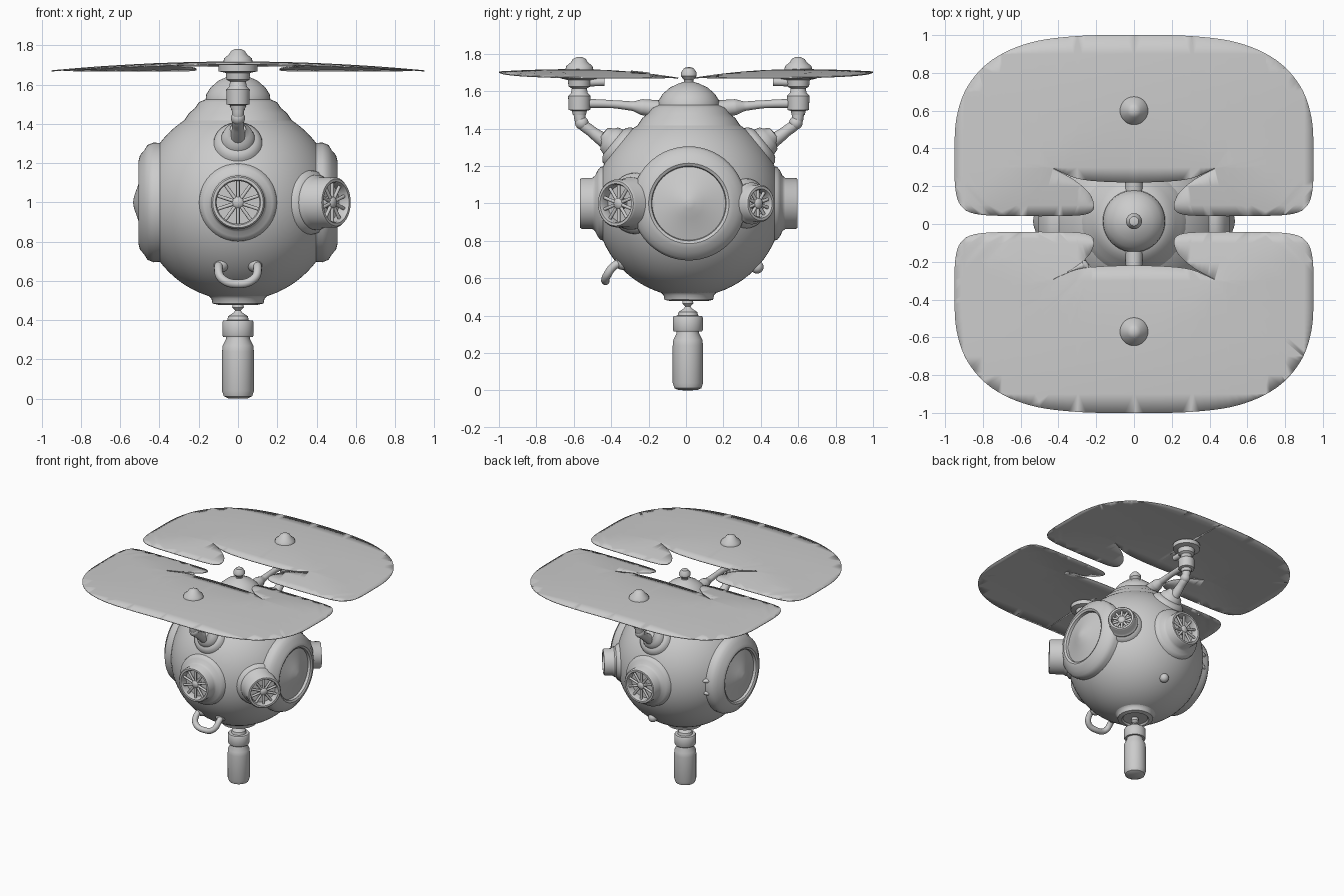
import bpy, bmesh, math
from mathutils import Vector

cube = bpy.data.objects.get("Cube")
if cube:
    bpy.data.objects.remove(cube, do_unlink=True)

CY = 0.015                      # body axis in y
CENTRE = Vector((0, CY, 1.0))   # centre of the ball
grey = bpy.data.materials.new("plain grey")
grey.use_nodes = True
COLOUR = (0.6, 0.6, 0.6, 1)
grey.diffuse_color = COLOUR
grey.node_tree.nodes["Principled BSDF"].inputs["Base Color"].default_value = COLOUR


def finish(name, bm, angle=40):
    bmesh.ops.recalc_face_normals(bm, faces=bm.faces)
    mesh = bpy.data.meshes.new(name)
    bm.to_mesh(mesh)
    bm.free()
    obj = bpy.data.objects.new(name, mesh)
    bpy.context.collection.objects.link(obj)
    mesh.materials.append(grey)
    bpy.ops.object.select_all(action='DESELECT')
    obj.select_set(True)
    bpy.context.view_layer.objects.active = obj
    bpy.ops.object.shade_smooth_by_angle(angle=math.radians(angle))
    return obj


def lathe(name, profile, origin=(0, CY, 0), axis=(0, 0, 1), steps=40):
    """Spin (radius, height) points about an axis."""
    bm = bmesh.new()
    verts = [bm.verts.new((r, 0, h)) for r, h in profile]
    edges = [bm.edges.new(p) for p in zip(verts, verts[1:])]
    bmesh.ops.spin(bm, geom=verts + edges, cent=(0, 0, 0), axis=(0, 0, 1),
                   angle=math.tau, steps=steps, use_duplicate=False)
    bmesh.ops.remove_doubles(bm, verts=bm.verts, dist=0.0005)
    obj = finish(name, bm)
    obj.location = origin
    obj.rotation_euler = Vector(axis).to_track_quat('Z', 'Y').to_euler()
    return obj


def tube(name, points, radius, radii=None):
    """Round bar along a smooth path."""
    curve = bpy.data.curves.new(name, 'CURVE')
    curve.dimensions = '3D'
    curve.bevel_depth = radius
    curve.bevel_resolution = 4
    curve.use_fill_caps = True
    spline = curve.splines.new('BEZIER')
    spline.bezier_points.add(len(points) - 1)
    for i, (bp, co) in enumerate(zip(spline.bezier_points, points)):
        bp.co = co
        bp.handle_left_type = bp.handle_right_type = 'AUTO'
        bp.radius = radii[i] if radii else 1
    obj = bpy.data.objects.new(name, curve)
    bpy.context.collection.objects.link(obj)
    curve.materials.append(grey)


def ball(name, co, size):
    bm = bmesh.new()
    bmesh.ops.create_uvsphere(bm, u_segments=24, v_segments=14, radius=1)
    obj = finish(name, bm)
    obj.location, obj.scale = co, size
    return obj


def around(azimuth, up=0.0):
    a = math.radians(azimuth)
    return Vector((math.cos(a), math.sin(a), up))


# Ball body
bm = bmesh.new()
bmesh.ops.create_uvsphere(bm, u_segments=64, v_segments=40, radius=0.5)
finish("body", bm).location = CENTRE

# Top dome with knob, bottom plate
lathe("top_dome", [(0.28, 1.41), (0.25, 1.455), (0.22, 1.48), (0.2, 1.51), (0.165, 1.525),
                   (0.162, 1.55), (0.14, 1.585), (0.1, 1.62), (0.05, 1.643), (0.025, 1.65),
                   (0.025, 1.66), (0.042, 1.68), (0.042, 1.70), (0.025, 1.724), (0, 1.73)])
lathe("bottom_plate", [(0.2, 0.545), (0.15, 0.525), (0.135, 0.51), (0.13, 0.485),
                       (0.1, 0.478), (0.09, 0.49), (0, 0.495)])

# Hanging bottle
lathe("bottle", [(0, 0.5), (0.025, 0.49), (0.03, 0.465), (0.015, 0.45), (0.02, 0.44),
                 (0.05, 0.42), (0.055, 0.4), (0.075, 0.398), (0.08, 0.39), (0.08, 0.325),
                 (0.075, 0.315), (0.06, 0.315), (0.06, 0.305), (0.078, 0.27), (0.081, 0.24),
                 (0.081, 0.04), (0.072, 0.012), (0.05, 0.002), (0, 0)], origin=(0, 0.01, 0))

# Large round side windows
for side, label in ((1, "left"), (-1, "right")):
    lathe(label + "_window", [(0.3, 0.36), (0.305, 0.43), (0.292, 0.462), (0.265, 0.478),
                              (0.24, 0.5), (0.215, 0.506), (0.2, 0.498), (0.196, 0.478),
                              (0.15, 0.49), (0.08, 0.512), (0.03, 0.53), (0, 0.535)],
          origin=CENTRE, axis=(side, 0, 0), steps=56)


def port(name, azimuth, r, end, flange):
    """Short spoked porthole standing out from the ball."""
    axis = around(azimuth)
    base = math.sqrt(0.25 - flange ** 2)
    lathe(name, [(flange + 0.01, base - 0.03), (flange, base + 0.012), (flange - 0.02, base + 0.028),
                 (r + 0.012, base + 0.04), (r, base + 0.055), (r, end - 0.01), (r - 0.008, end),
                 (r - 0.022, end), (r - 0.028, end - 0.01), (r - 0.028, end - 0.06),
                 (0, end - 0.06)], CENTRE, axis)
    lathe(name + "_hub", [(0.03, end - 0.06), (0.03, end - 0.02), (0.02, end - 0.01),
                          (0, end - 0.008)], CENTRE, axis, 20)
    side = axis.cross(Vector((0, 0, 1)))
    for i in range(10):
        a = math.tau * (i + 0.5) / 10
        out = side * math.cos(a) + Vector((0, 0, math.sin(a)))
        hub = CENTRE + axis * (end - 0.026)
        tube(name + "_spoke", [hub + out * 0.02, hub + out * (r - 0.02)], 0.009)


port("front_port", -90, 0.137, 0.582, 0.195)
port("back_port", 90, 0.137, 0.582, 0.195)
port("front_left_port", -38, 0.128, 0.635, 0.16)
port("back_left_port", 40, 0.1, 0.6, 0.13)

# Remains of a missing port
for z, w in ((1.045, 0.06), (0.945, 0.05)):
    lump = ball("port_remnant", CENTRE + around(147) * 0.497 + Vector((0, 0, z - 1)), (0.025, w, 0.02))
    lump.rotation_euler.z = math.radians(147)

# Front carrying ring and the stub behind
half = [(0.085, -0.33, 0.69), (0.1, -0.385, 0.665), (0.08, -0.425, 0.61)]
tube("front_ring", half + [(0, -0.43, 0.585)] + [(-x, y, z) for x, y, z in reversed(half)], 0.022)
ball("back_stub", (0.03, 0.38, 0.66), (0.035, 0.035, 0.035))
for x in (-0.085, 0.085):
    ball("ring_mount", (x, -0.34, 0.685), (0.04, 0.04, 0.04))


def smooth_outline(points, steps=6):
    """Closed smooth line through points."""
    result = []
    n = len(points)
    for i in range(n):
        p0, p1, p2, p3 = (Vector(points[(i + k) % n]) for k in (-1, 0, 1, 2))
        for s in range(steps):
            t = s / steps
            result.append(p1 + 0.5 * t * (p2 - p0 + t * (2 * p0 - 5 * p1 + 4 * p2 - p3
                                                       + t * (3 * (p1 - p2) + p3 - p0))))
    return result


# Right half of a blade, from the outer middle round to the slit
EDGE = [(0.3, 0.995), (0.55, 0.96), (0.75, 0.87), (0.88, 0.73), (0.94, 0.56), (0.95, 0.36),
        (0.945, 0.18), (0.91, 0.09), (0.82, 0.05), (0.6, 0.042), (0.4, 0.042), (0.26, 0.05),
        (0.212, 0.085), (0.235, 0.16), (0.32, 0.235), (0.43, 0.295), (0.31, 0.243), (0.18, 0.225)]


def blade(name, sign):
    loop = [(0, 1.0)] + EDGE + [(0, 0.22)] + [(-x, y) for x, y in reversed(EDGE)]
    bm = bmesh.new()
    face = bm.faces.new([bm.verts.new((p.x, p.y * sign, 0)) for p in smooth_outline(loop)])
    bmesh.ops.triangulate(bm, faces=[face])
    for k in range(-9, 10):
        for co, no in (((k * 0.1, 0, 0), (1, 0, 0)), ((0, k * 0.1, 0), (0, 1, 0))):
            bmesh.ops.bisect_plane(bm, geom=bm.verts[:] + bm.edges[:] + bm.faces[:],
                                   plane_co=co, plane_no=no)
    for v in bm.verts:
        y = abs(v.co.y)
        inner = max(0, 0.6 - y) / 0.56
        outer = max(0, y - 0.6) / 0.4
        v.co.z = 1.718 - max(0.045 * (v.co.x / 0.95) ** 2, 0.046 * inner ** 2) - 0.012 * outer ** 2
    obj = finish(name, bm, 60)
    if obj.data.polygons[0].normal.z < 0:
        obj.data.flip_normals()
    solid = obj.modifiers.new("thickness", 'SOLIDIFY')
    solid.thickness = 0.006


# Rotor arms, hubs and blades
for sign, label in ((-1, "front"), (1, "back")):
    def at(y, z):
        return (0, CY + sign * y, z)
    blade(label + "_blade", sign)
    lathe(label + "_rotor_hub", [(0, 1.47), (0.035, 1.472), (0.04, 1.495), (0.058, 1.5), (0.06, 1.575),
                                 (0.045, 1.59), (0.04, 1.615), (0.058, 1.625), (0.062, 1.66),
                                 (0.1, 1.668), (0.1, 1.7), (0.075, 1.715), (0.07, 1.735),
                                 (0.045, 1.755), (0.035, 1.772), (0.015, 1.782), (0, 1.783)],
          origin=at(0.585, 0), steps=28)
    tube(label + "_hub_lug", [at(0.56, 1.647), at(0.45, 1.65)], 0.022)
    tube(label + "_upper_arm", [at(0.57, 1.535), at(0.4, 1.53), at(0.3, 1.52), at(0.25, 1.515),
                                at(0.14, 1.5)], 0.025, [1, 0.85, 1, 1.7, 2])
    tube(label + "_lower_arm", [at(0.585, 1.49), at(0.575, 1.435), at(0.52, 1.385), at(0.4, 1.3)],
         0.03, [1.1, 1, 1, 1.5])
    ball(label + "_elbow", at(0.572, 1.43), (0.036, 0.036, 0.036))
    lathe(label + "_arm_socket", [(0.13, 0.46), (0.12, 0.497), (0.1, 0.515), (0.085, 0.52),
                                  (0.075, 0.55), (0.06, 0.56), (0.04, 0.59), (0, 0.595)],
          origin=CENTRE, axis=(0, sign * 0.76, 0.62), steps=32)
